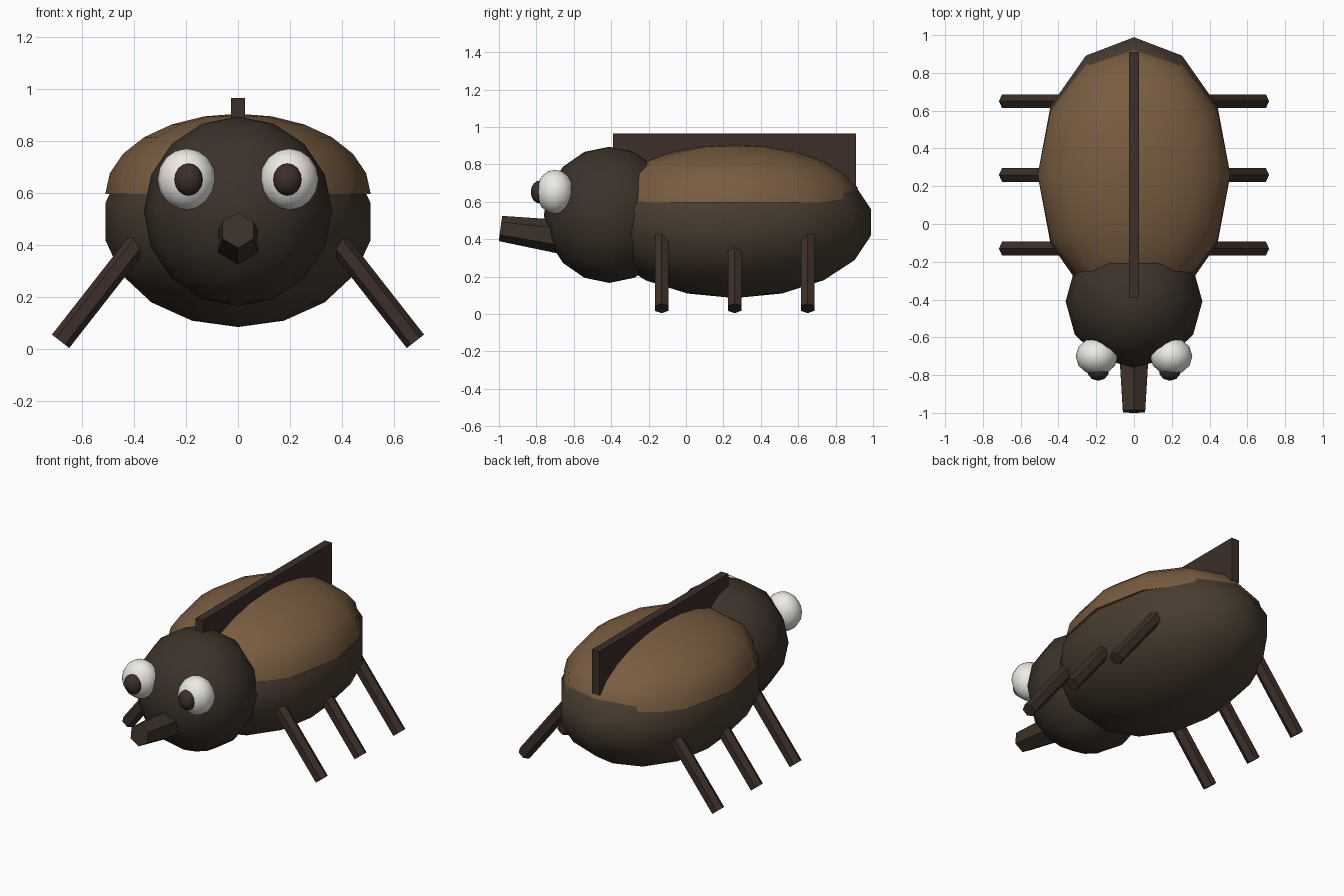
import bpy, bmesh
from mathutils import Vector, Matrix

if "Cube" in bpy.data.objects:
    bpy.data.objects.remove(bpy.data.objects["Cube"])


def material(name, rgb):
    m = bpy.data.materials.new(name)
    m.diffuse_color = (*rgb, 1)
    m.use_nodes = True
    m.node_tree.nodes["Principled BSDF"].inputs["Base Color"].default_value = m.diffuse_color
    return m


HEAD = material("dark_brown", (0.045, 0.033, 0.023))
BODY = material("brown", (0.065, 0.046, 0.030))
SHELL = material("light_brown", (0.19, 0.108, 0.052))
LIMB = material("red_brown", (0.045, 0.028, 0.022))
WHITE = material("white", (0.85, 0.83, 0.78))


def add_object(name, bm, mat, smooth=False):
    bmesh.ops.recalc_face_normals(bm, faces=bm.faces)
    me = bpy.data.meshes.new(name)
    bm.to_mesh(me)
    bm.free()
    me.materials.append(mat)
    ob = bpy.data.objects.new(name, me)
    bpy.context.collection.objects.link(ob)
    if smooth:
        bpy.ops.object.select_all(action='DESELECT')
        ob.select_set(True)
        bpy.context.view_layer.objects.active = ob
        bpy.ops.object.shade_smooth_by_angle(angle=0.9)
    return ob


def ellipsoid(name, centre, radii, mat, segments=12, rings=8, dome=False):
    bm = bmesh.new()
    bmesh.ops.create_uvsphere(bm, u_segments=segments, v_segments=rings, radius=1)
    if dome:
        # keep the upper half and close its underside
        low = [v for v in bm.verts if v.co.z < -1e-4]
        bmesh.ops.delete(bm, geom=low, context='VERTS')
        bmesh.ops.holes_fill(bm, edges=[e for e in bm.edges if e.is_boundary], sides=0)
    bm.transform(Matrix.Translation(centre) @ Matrix.Diagonal((*radii, 1)))
    return add_object(name, bm, mat, True)


def hex_rod(name, start, end, r_start, r_end, side, mat):
    a, b, x = Vector(start), Vector(end), Vector(side)
    z = (b - a).normalized()
    frame = Matrix((x, z.cross(x), z)).transposed().to_4x4()
    bm = bmesh.new()
    bmesh.ops.create_cone(bm, cap_ends=True, segments=6, radius1=r_start,
                          radius2=r_end, depth=(b - a).length)
    bm.transform(Matrix.Translation((a + b) / 2) @ frame)
    return add_object(name, bm, mat)


# Abdomen, wing cover and head
ellipsoid("abdomen", (0, 0.26, 0.49), (0.518, 0.74, 0.405), BODY, 12, 9)
ellipsoid("wing_cover", (0, 0.26, 0.597), (0.51, 0.68, 0.308), SHELL, 12, 12, dome=True)
ellipsoid("head", (0, -0.41, 0.53), (0.362, 0.35, 0.364), HEAD)

# Ridge along the back
bm = bmesh.new()
bmesh.ops.create_cube(bm, size=1)
bm.transform(Matrix.Translation((0, 0.26, 0.825)) @ Matrix.Diagonal((0.052, 1.3, 0.28, 1)))
add_object("back_ridge", bm, LIMB)

# Snout
hex_rod("snout", (0, -0.65, 0.41), (0, -0.992, 0.457), 0.092, 0.068, (1, 0, 0), HEAD)

# Eyes and legs, both sides
for s, side in ((-1, "left"), (1, "right")):
    ellipsoid(f"eye_{side}", (s * 0.197, -0.70, 0.653), (0.112, 0.1, 0.118), WHITE)
    ellipsoid(f"pupil_{side}", (s * 0.19, -0.78, 0.652), (0.057, 0.05, 0.062), LIMB, 10, 8)
    for y, place in ((-0.13, "front"), (0.26, "middle"), (0.65, "rear")):
        hex_rod(f"{place}_leg_{side}", (s * 0.33, y, 0.48), (s * 0.682, y, 0.03),
                0.042, 0.042, (0, 1, 0), LIMB)
